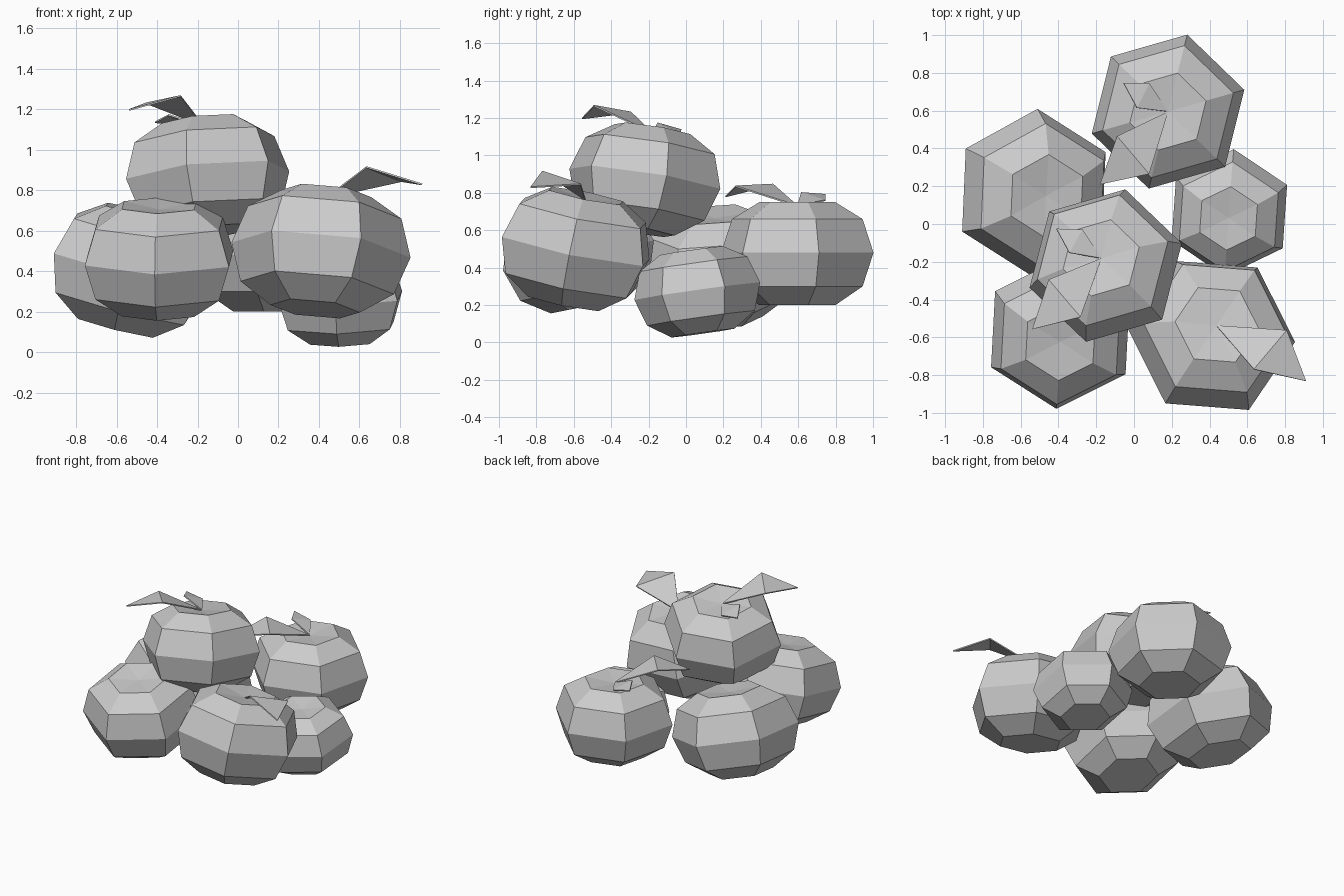
import bpy, bmesh, math
from mathutils import Matrix, Vector

cube = bpy.data.objects.get("Cube")
if cube:
    bpy.data.objects.remove(cube)

grey = bpy.data.materials.new("plain_grey")
grey.use_nodes = True
colour = (0.6, 0.6, 0.6, 1)
grey.diffuse_color = colour
grey.node_tree.nodes["Principled BSDF"].inputs["Base Color"].default_value = colour

SIDES = 6
START = math.radians(76)
# radius and height of each ring, bottom to top
RINGS = [(0.21, -0.28), (0.36, -0.18), (0.42, 0), (0.36, 0.18), (0.21, 0.27)]
STALK = Vector((0, 0, 0.25))
# leaf corners measured from the stalk: side, tip, side
BIG_LEAF = [(-0.27, -0.13, 0.115), (-0.36, -0.385, 0.05), (-0.1, -0.33, 0.105)]
SMALL_LEAF = [(-0.165, 0.02, 0.07), (-0.235, 0.15, 0.06), (-0.1, 0.15, 0.03)]


def finish(name, bm, matrix):
    bmesh.ops.recalc_face_normals(bm, faces=bm.faces)
    mesh = bpy.data.meshes.new(name)
    bm.to_mesh(mesh)
    bm.free()
    mesh.materials.append(grey)
    obj = bpy.data.objects.new(name, mesh)
    obj.matrix_world = matrix
    bpy.context.collection.objects.link(obj)
    return obj


def fruit(name, matrix):
    # six-sided body with flat base and dimpled crown
    bm = bmesh.new()
    loops = []
    for r, z in RINGS:
        angles = [START + math.tau * i / SIDES for i in range(SIDES)]
        loops.append([bm.verts.new((r * math.cos(a), r * math.sin(a), z)) for a in angles])
    crown = bm.verts.new(STALK)
    bm.faces.new(loops[0])
    for i in range(SIDES):
        j = (i + 1) % SIDES
        for low, high in zip(loops, loops[1:]):
            bm.faces.new((low[i], low[j], high[j], high[i]))
        bm.faces.new((loops[-1][i], loops[-1][j], crown))
    finish(name, bm, matrix)


def leaf(name, corners, matrix):
    # two triangles folded across the widest part
    bm = bmesh.new()
    base = bm.verts.new(STALK)
    left, tip, right = [bm.verts.new(STALK + Vector(c)) for c in corners]
    bm.faces.new((base, right, left))
    bm.faces.new((left, right, tip))
    obj = finish(name, bm, matrix)
    solid = obj.modifiers.new("thickness", 'SOLIDIFY')
    solid.thickness = 0.008
    solid.offset = 0


# name, centre, lean of the axis, spin, size, leaves
FRUITS = [
    ("back", (0.18, 0.595, 0.48), (0, 0), 0, 1, 2),
    ("top", (-0.15, -0.22, 0.875), (-0.09, 0.155), 0, 1, 2),
    ("front_left", (0.41, -0.59, 0.505), (0.1, 0.2), 100, 1.06, 1),
    ("front_right", (-0.39, -0.575, 0.465), (0, -0.2), 11, 0.98, 0),
    ("back_right", (-0.53, 0.17, 0.41), (0.25, -0.08), 12, 1.05, 0),
    ("small_left", (0.505, 0.06, 0.275), (-0.02, -0.14), 10, 0.81, 0),
]
for name, centre, lean, spin, size, leaves in FRUITS:
    tilt = Vector((0, 0, 1)).rotation_difference(Vector((*lean, 1)))
    matrix = (Matrix.Translation(centre) @ tilt.to_matrix().to_4x4()
              @ Matrix.Rotation(math.radians(spin), 4, 'Z') @ Matrix.Scale(size, 4))
    fruit(name + "_fruit", matrix)
    if leaves > 0:
        leaf(name + "_big_leaf", BIG_LEAF, matrix)
    if leaves > 1:
        leaf(name + "_small_leaf", SMALL_LEAF, matrix)
